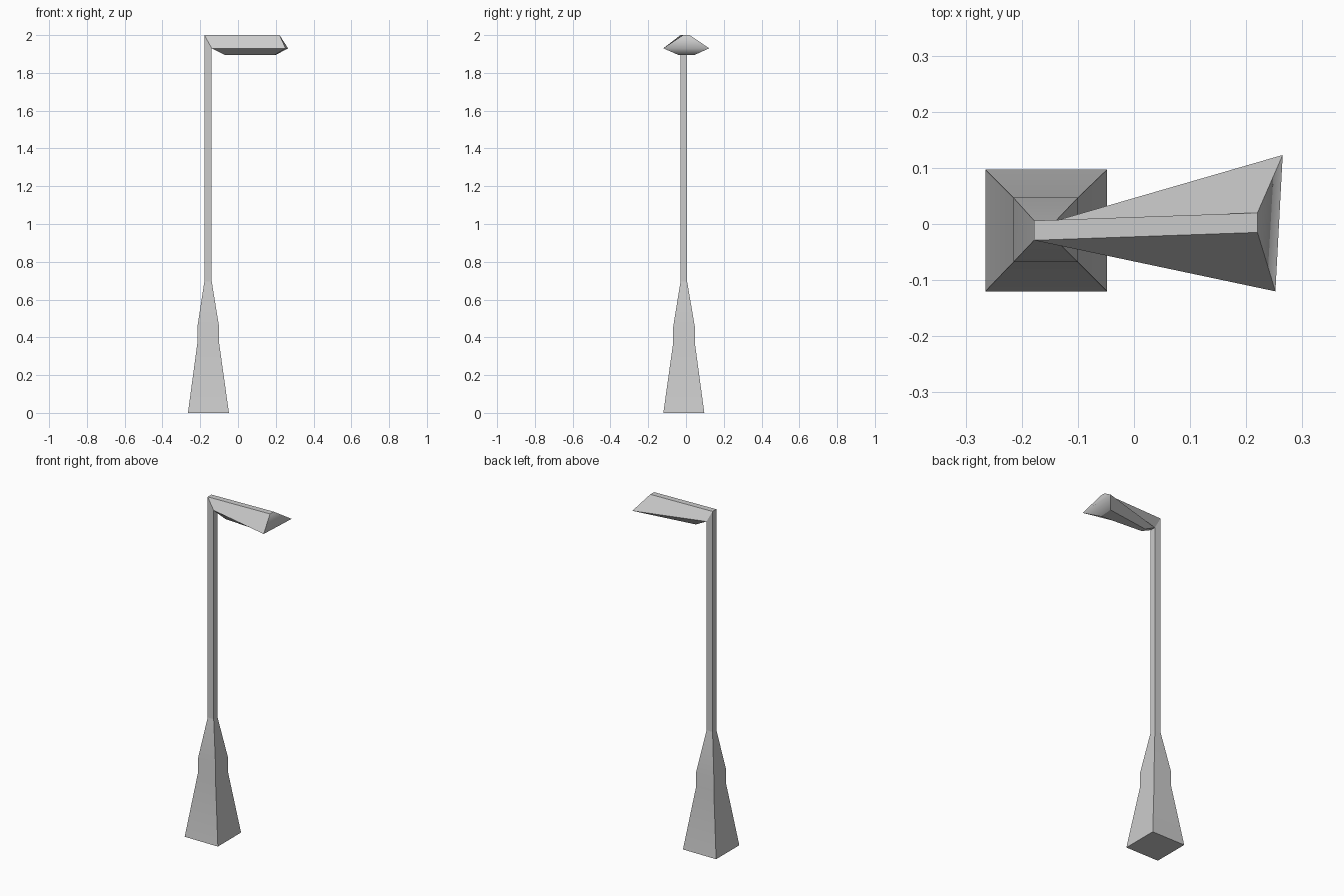
import bpy, bmesh
from math import radians

if "Cube" in bpy.data.objects:
    bpy.data.objects.remove(bpy.data.objects["Cube"])


def square(x0, x1, y0, y1, z_left, z_right=None):
    """Four-sided ring; the two +x corners may sit at another height."""
    zr = z_left if z_right is None else z_right
    return [(x0, y0, z_left), (x1, y0, zr), (x1, y1, zr), (x0, y1, z_left)]


def loft(name, rings, cap_start=False, cap_end=False, smooth_edge=None):
    """Skin consecutive rings, with soft shading only over shallow edges."""
    bm = bmesh.new()
    loops = [[bm.verts.new(p) for p in ring] for ring in rings]
    for a, b in zip(loops, loops[1:]):
        n = len(a)
        for i in range(n):
            j = (i + 1) % n
            bm.faces.new((a[i], a[j], b[j], b[i]))
    if cap_start:
        bm.faces.new(loops[0][::-1])
    if cap_end:
        bm.faces.new(loops[-1])
    bmesh.ops.recalc_face_normals(bm, faces=bm.faces)
    for f in bm.faces:
        f.smooth = True
    for e in bm.edges:
        soft = e.is_manifold and e.calc_face_angle() < radians(25)
        e.smooth = soft or bool(smooth_edge and smooth_edge(e))
    mesh = bpy.data.meshes.new(name)
    bm.to_mesh(mesh)
    bm.free()
    obj = bpy.data.objects.new(name, mesh)
    bpy.context.collection.objects.link(obj)
    return obj


pole = (-0.178, -0.139, -0.029, 0.006)

# Tapered base, narrowing to the pole
loft("base", [
    square(-0.265, -0.048, -0.12, 0.097, 0),
    square(-0.215, -0.10, -0.068, 0.047, 0.37),
    square(-0.215, -0.10, -0.068, 0.047, 0.455),
    square(*pole, 0.695),
], cap_start=True)

# Pole, with a slanted mitre that the lamp head continues from
loft("pole", [square(*pole, 0.695), square(*pole, 2.0, 1.93)])

# Lamp head: narrow top strip, flared rim, inset lamp panel underneath
top = [(-0.178, -0.029, 2.0), (0.22, -0.015, 2.0),
       (0.22, 0.02, 2.0), (-0.178, 0.006, 2.0)]
rim = [(-0.139, -0.029, 1.93), (0.252, -0.12, 1.93),
       (0.265, 0.123, 1.93), (-0.139, 0.006, 1.93)]
panel = [(-0.07, -0.02, 1.895), (0.195, -0.04, 1.895),
         (0.20, 0.045, 1.895), (-0.07, 0.008, 1.895)]
head = loft("lamp_head", [top, rim, panel], cap_start=True, cap_end=True,
            smooth_edge=lambda e: all(v.co.x > 0.24 for v in e.verts))

# Remove the inner face where the head meets the mitred pole
bm = bmesh.new()
bm.from_mesh(head.data)
inner = [f for f in bm.faces
         if all(v.co.x < -0.13 and v.co.z > 1.92 for v in f.verts)]
bmesh.ops.delete(bm, geom=inner, context='FACES_ONLY')
bm.to_mesh(head.data)
bm.free()
